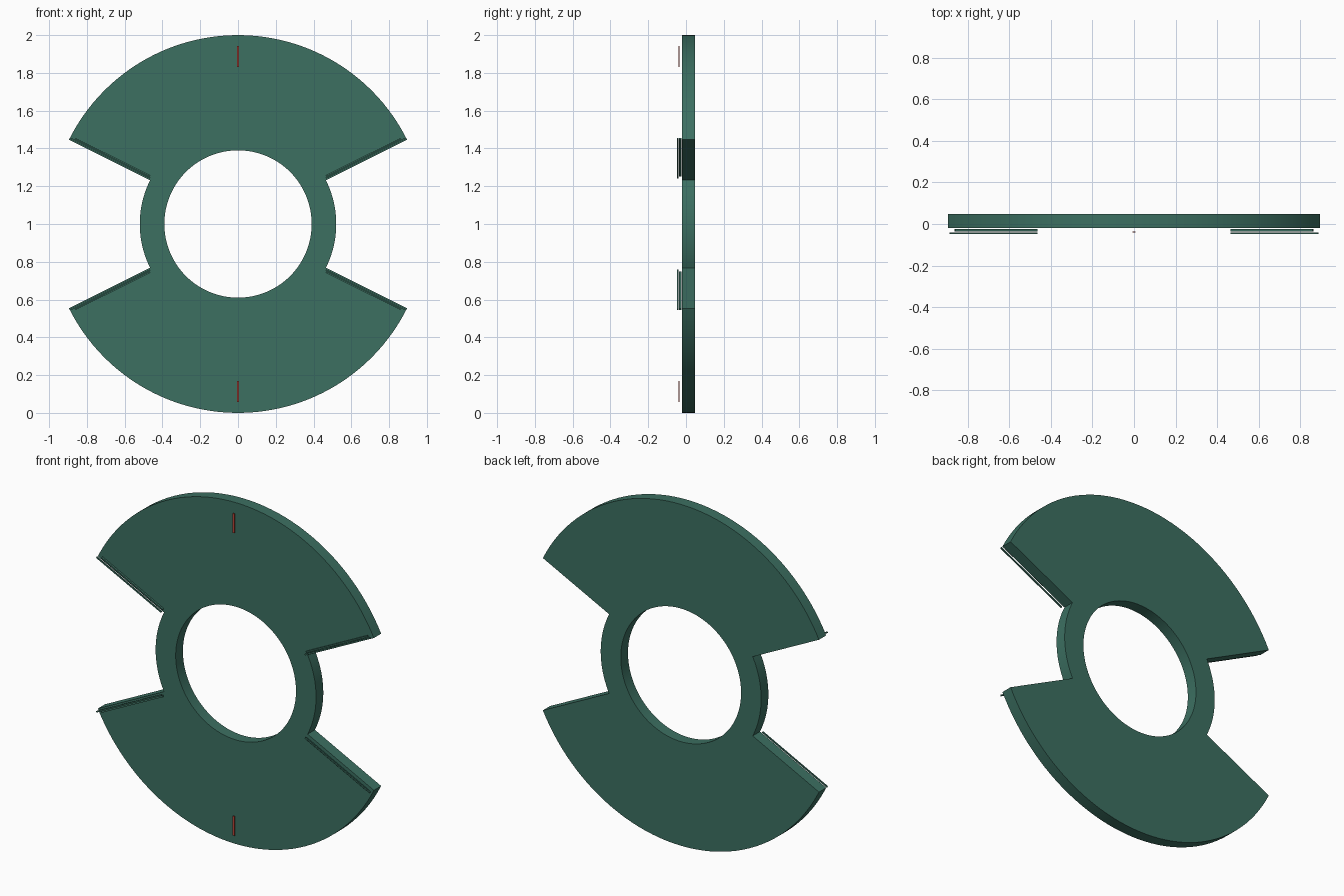
import bpy, bmesh, math
from mathutils import Matrix, Vector

if "Cube" in bpy.data.objects:
    bpy.data.objects.remove(bpy.data.objects["Cube"])

def material(name, color):
    m = bpy.data.materials.new(name)
    m.diffuse_color = color
    m.use_nodes = True
    m.node_tree.nodes["Principled BSDF"].inputs["Base Color"].default_value = m.diffuse_color
    return m

green = material("green", (0.045, 0.16, 0.12, 1))
red = material("red", (0.5, 0.06, 0.04, 1))
Y0, Y1 = -0.02, 0.047
CUT = math.radians(26.5)

def make_object(name, bm, mat):
    bmesh.ops.recalc_face_normals(bm, faces=bm.faces[:])
    me = bpy.data.meshes.new(name)
    bm.to_mesh(me)
    bm.free()
    me.materials.append(mat)
    ob = bpy.data.objects.new(name, me)
    bpy.context.collection.objects.link(ob)
    return ob

def shutter_disc():
    # ring whose outer radius steps between hub and wing
    def arc(a, b, n):
        return [a + (b - a) * i / n for i in range(n + 1)]
    P = math.pi
    spans = [(-CUT, CUT, 0.52, 20), (CUT, P - CUT, 1.0, 48),
             (P - CUT, P + CUT, 0.52, 20), (P + CUT, 2 * P - CUT, 1.0, 48)]
    pts = [(r, a) for s, e, r, n in spans for a in arc(s, e, n)]
    bm = bmesh.new()
    cols = []
    for r, a in pts:
        cols.append([bm.verts.new((q * math.cos(a), y, 1 + q * math.sin(a)))
                     for q, y in ((0.39, Y0), (r, Y0), (r, Y1), (0.39, Y1))])
    for i, c in enumerate(cols):
        d = cols[(i + 1) % len(cols)]
        step = abs(pts[i][0] - pts[(i + 1) % len(pts)][0]) > 0.1
        for k in ((1,) if step else range(4)):
            j = (k + 1) % 4
            bm.faces.new((c[k], c[j], d[j], d[k]))
    bmesh.ops.remove_doubles(bm, verts=bm.verts[:], dist=1e-5)
    ob = make_object("shutter_disc", bm, green)
    for p in ob.data.polygons:
        p.use_smooth = True
    ob.data.set_sharp_from_angle(angle=math.radians(30))

def strip(name, angle, r0, r1, off, width, y0, y1, mat):
    # thin radial box on the front face, shifted sideways from the radius
    bm = bmesh.new()
    bmesh.ops.create_cube(bm, size=1)
    for v in bm.verts:
        v.co = Vector((r0 + (v.co.x + .5) * (r1 - r0),
                       y0 + (v.co.y + .5) * (y1 - y0), off + v.co.z * width))
    bm.transform(Matrix.Translation((0, 0, 1)) @ Matrix.Rotation(-angle, 4, 'Y'))
    make_object(name, bm, mat)

shutter_disc()

# paired edge strips along each wing edge
for i, (a, s) in enumerate([(CUT, 1), (math.pi - CUT, -1),
                            (math.pi + CUT, 1), (-CUT, -1)]):
    strip(f"edge_strip_outer_{i}", a, 0.525, 0.995, 0.010 * s, 0.008, -0.047, -0.040, green)
    strip(f"edge_strip_inner_{i}", a, 0.53, 0.972, 0.020 * s, 0.008, -0.036, -0.025, green)

# red index marks at top and bottom
for n, a in (("top", math.pi / 2), ("bottom", -math.pi / 2)):
    strip(f"index_mark_{n}", a, 0.83, 0.943, 0, 0.013, -0.041, -0.035, red)
